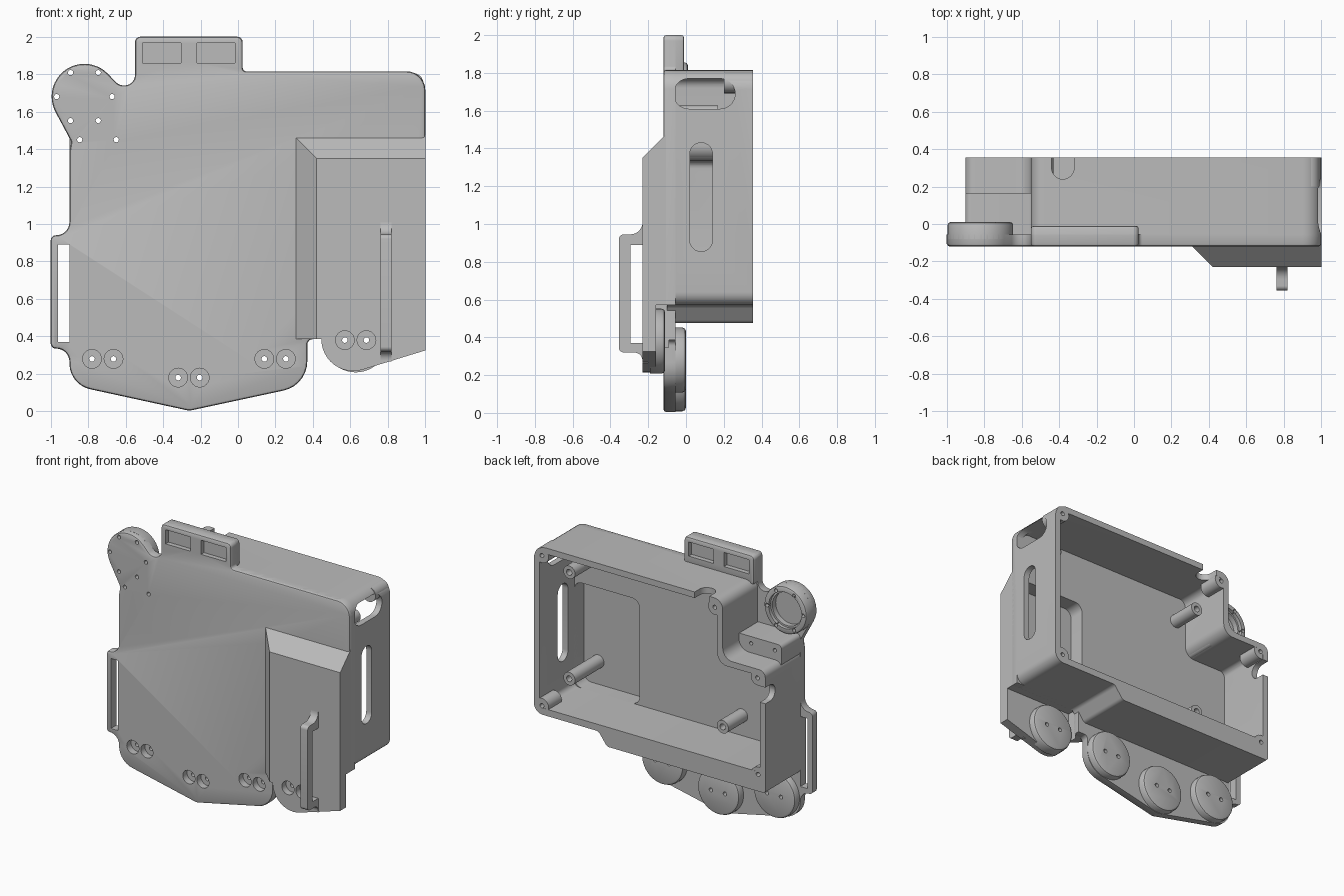
import bpy, bmesh
from math import cos, sin, radians, pi, tan, acos
from mathutils import Vector

if "Cube" in bpy.data.objects:
    bpy.data.objects.remove(bpy.data.objects["Cube"])

grey = bpy.data.materials.new("grey_plastic")
grey.use_nodes = True
COLOUR = (0.5, 0.5, 0.5, 1)
grey.diffuse_color = COLOUR
grey.node_tree.nodes["Principled BSDF"].inputs["Base Color"].default_value = COLOUR
parts = []


def rounded(corners, n=7):
    """Outline from (a, b, radius) corners, each filleted by its radius."""
    out = []
    for i, c in enumerate(corners):
        p = Vector(c[:2])
        r = c[2] if len(c) > 2 else 0
        u = (Vector(corners[i - 1][:2]) - p).normalized()
        v = (Vector(corners[(i + 1) % len(corners)][:2]) - p).normalized()
        ang = acos(max(-1, min(1, u.dot(v))))
        if r == 0 or ang > 3.1:
            out.append(p)
            continue
        t = r / tan(ang / 2)
        mid = p + (u + v).normalized() * (r / sin(ang / 2))
        a, b = p + u * t - mid, p + v * t - mid
        sweep = pi - ang
        for k in range(n + 1):
            f = k / n * sweep
            out.append(mid + (a * sin(sweep - f) + b * sin(f)) / sin(sweep))
    return out


def rect(a0, a1, b0, b1, r=0):
    return rounded([(a0, b0, r), (a1, b0, r), (a1, b1, r), (a0, b1, r)])


def circle(a, b, r, n=32):
    return [Vector((a + r * cos(2 * pi * k / n), b + r * sin(2 * pi * k / n))) for k in range(n)]


def inset(pts, d):
    """Move a closed outline inwards by d with mitred corners."""
    area = sum(p.x * pts[i - 1].y - p.y * pts[i - 1].x for i, p in enumerate(pts))
    d = d if area < 0 else -d
    out = []
    for i, p in enumerate(pts):
        e1 = (p - pts[i - 1]).normalized()
        e2 = (pts[(i + 1) % len(pts)] - p).normalized()
        n1, n2 = Vector((-e1.y, e1.x)), Vector((-e2.y, e2.x))
        out.append(p + (n1 + n2) * (d / (1 + max(n1.dot(n2), -0.5))))
    return out


def loft(bm, loops, axis="y"):
    """Skin a list of (outline, depth) loops and cap both ends."""
    put = {"x": lambda p, d: (d, p.x, p.y), "y": lambda p, d: (p.x, d, p.y),
           "z": lambda p, d: (p.x, p.y, d)}[axis]
    rings = [[bm.verts.new(put(p, d)) for p in pts] for pts, d in loops]
    faces = [bm.faces.new(rings[0]), bm.faces.new(rings[-1])]
    for r, s in zip(rings, rings[1:]):
        for i in range(len(r)):
            faces.append(bm.faces.new((r[i - 1], r[i], s[i], s[i - 1])))
    bmesh.ops.recalc_face_normals(bm, faces=faces)


def make(name, solids, axis="y", part=True):
    bm = bmesh.new()
    for loops in solids:
        loft(bm, loops, axis)
    mesh = bpy.data.meshes.new(name)
    bm.to_mesh(mesh)
    bm.free()
    mesh.materials.append(grey)
    ob = bpy.data.objects.new(name, mesh)
    bpy.context.collection.objects.link(ob)
    if part:
        parts.append(ob)
    return ob


def prism(pts, d0, d1, front=0, back=0):
    """Straight extrusion with optional soft front and back rims."""
    loops = [(pts, d0 + front), (pts, d1 - back)]
    if front:
        loops = [(inset(pts, front), d0), (inset(pts, front * .3), d0 + front * .3)] + loops
    if back:
        loops += [(inset(pts, back * .3), d1 - back * .3), (inset(pts, back), d1)]
    return loops


def cut(obs, solids, axis="y"):
    cutter = make("cutter", solids, axis, part=False)
    cutter.hide_render = True
    for ob in obs:
        mod = ob.modifiers.new("cut", "BOOLEAN")
        mod.operation, mod.solver, mod.object = "DIFFERENCE", "EXACT", cutter
        graph = bpy.context.evaluated_depsgraph_get()
        mesh = bpy.data.meshes.new_from_object(ob.evaluated_get(graph))
        ob.modifiers.clear()
        ob.data = mesh
    bpy.data.objects.remove(cutter)


# Front plate: one silhouette with ear, display bracket, side strap loop and skirt
EAR = (-.82, 1.68)
ear_arc = [(EAR[0] + .175 * cos(radians(a)), EAR[1] + .175 * sin(radians(a))) for a in range(45, 211, 11)]
plate = make("front_plate", [prism(rounded(
    [(1, .57), (1, 1.815, .1), (.025, 1.815, .02), (.025, 2, .03), (-.55, 2, .03),
     (-.55, 1.74, .055), (-.635, 1.74, .06)] + ear_arc +
    [(-.89, 1.44, .03), (-.9, 1.38), (-.9, .94, .07), (-1, .94, .028), (-1, .335, .028),
     (-.9, .335, .07), (-.9, .142, .14), (-.26, .003, .06), (.37, .138, .16),
     (.37, .385, .03), (.45, .385), (.45, .57)]), -.12, -.055, front=.015)])
cut([plate], [prism(rect(-.96, -.9, .37, .89), -.2, 0)])

# Box walls, open at the back
walls = make("box_walls", [prism(rounded(
    [(1, .57, .07), (1, 1.815, .1), (-.55, 1.815, .07), (-.55, 1.38, .08), (-.9, 1.38, .05),
     (-.9, .475, .02), (.4, .475, .04), (.47, .57, .04)]), -.1, .355)])
cut([walls], [prism(rounded(
    [(.955, .62, .04), (.955, 1.77, .06), (-.505, 1.77, .05), (-.505, 1.335, .08),
     (-.855, 1.335, .04), (-.855, .62, .04)]), -.3, .5)])

# Raised panel with sloping top and side, hollow behind
base = rounded([(.28, .385), (.445, .385), (.445, .205 - .05, .17), (1, .325), (1, 1.49), (.28, 1.49)], 12)
face = [Vector((max(p.x, .42 + .01 * (p.x - .28)), min(p.y, 1.35))) for p in base]
panel = make("raised_panel", [[(face, -.23), (base, -.09)]])
cut([panel, plate], [prism(rect(.42, .955, .62, 1.40, .06), -.17, 0)])
cut([panel], [prism(rect(.45, 1.1, 0, .57), -.16, 0)])

# Display bracket with a window recess on each side
bracket = make("display_bracket", [prism(rect(-.55, .025, 1.78, 2, .03), -.08, -.01, back=.015)])
windows = [rect(x, x + .205, 1.86, 1.965) for x in (-.51, -.22)]
cut([plate, bracket], [prism(w, -.2, -.085) for w in windows])
cut([bracket], [prism(w, -.045, .1) for w in windows])

# Ear ring, open at the back
ear = make("ear_ring", [prism(circle(*EAR, .175, 48), -.08, .01, back=.015)])
cut([ear], [prism(circle(*EAR, .122), -.2, .1)])
cut([ear], [prism(circle(*EAR, .135), -.015, .1)])

# Mounting ledge beside the ear
ledge = make("mounting_ledge", [prism(rect(-.9, -.53, 1.34, 1.5, .03), -.1, .165)])
small = [(EAR[0] + .148 * cos(radians(a)), EAR[1] + .148 * sin(radians(a))) for a in range(0, 360, 60)]
small += [(-.845, 1.45), (-.65, 1.45)]
cut([plate, ear, ledge], [prism(circle(x, z, .014, 12), -.3, .3) for x, z in small])

# Round feet behind the skirt and the panel, each with two counterbored holes
feet = []
for i, (x, z, y) in enumerate([(-.722, .28, 0), (-.262, .18, 0), (.198, .28, 0), (.628, .38, -.11)]):
    foot = make(f"foot_pad_{i + 1}", [prism(circle(x, z, .172, 48), y - .08, y, back=.02)])
    owner = panel if y else plate
    pair = (x - .0575, x + .0575)
    cut([owner, foot], [prism(circle(h, z, .05, 24), y - .2, y - .07) for h in pair])
    cut([owner, foot], [prism(circle(h, z, .015, 12), y - .2, y + .05) for h in pair])

# Strap loop standing out of the raised panel
loop = make("front_strap_loop", [prism(rounded(
    [(-.2, 1.04), (-.23, 1.04), (-.23, .945, .065), (-.355, .945, .025), (-.355, .32, .025),
     (-.23, .32, .045), (-.23, .265), (-.2, .265)]), .76, .82)], axis="x")
cut([loop], [prism(rect(-.295, -.23, .37, .89), .7, .9)], axis="x")

# Openings in the side wall, and cable notches in the top and right walls
cut([walls], [prism(rect(-.065, .26, 1.61, 1.77, .079), .8, 1.2),
              prism(rect(.02, .14, .855, 1.43, .059), .8, 1.2),
              prism(rect(.24, .5, 1.14, 1.26, .059), -1, -.8)], axis="x")
cut([walls], [prism(rect(-.44, -.32, .24, .5, .059), 1.7, 1.9)], axis="z")

# Screw bosses in the rim corners
for i, (x, z) in enumerate([(.935, 1.75), (.935, .635), (-.485, 1.745), (-.835, 1.315), (-.84, .6)]):
    boss = make(f"screw_boss_{i + 1}", [prism(circle(x, z, .055), .2, .354)])
    cut([boss, walls], [prism(circle(x, z, .016, 12), .25, .5)])

# Standoffs for the circuit board
for i, (x, z, y) in enumerate([(.84, 1.58, -.08), (.84, .79, -.19), (-.42, 1.58, -.08), (-.42, .77, -.08)]):
    post = make(f"standoff_{i + 1}", [prism(circle(x, z, .048), y, .17)])
    cut([post], [prism(circle(x, z, .022, 16), .06, .5)])

# Smooth the fillets, keep the hard edges
bpy.ops.object.select_all(action="DESELECT")
for ob in parts:
    ob.select_set(True)
bpy.context.view_layer.objects.active = parts[0]
bpy.ops.object.shade_smooth_by_angle(angle=radians(32))
